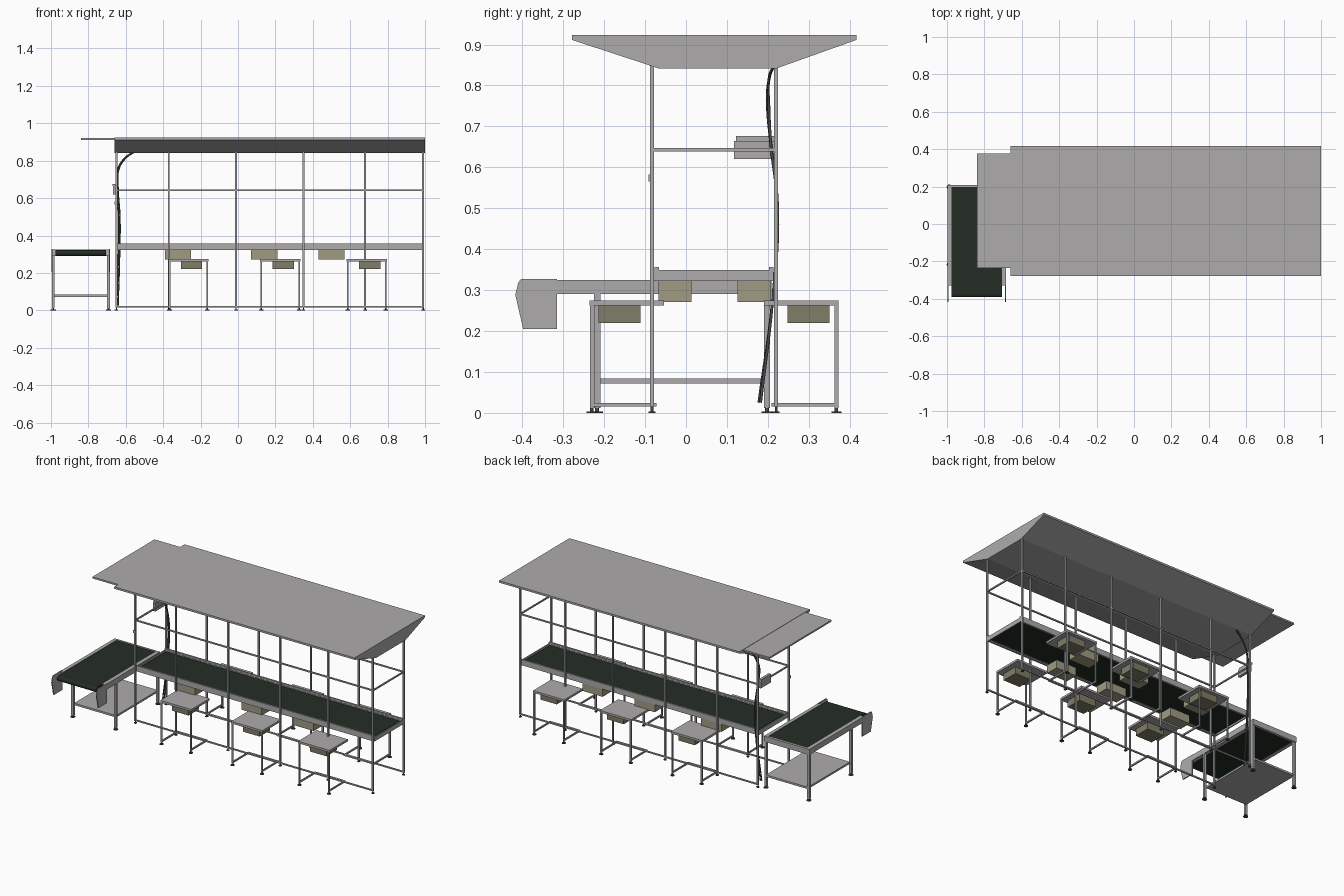
import bpy, bmesh, math
from mathutils import Matrix, Vector

if "Cube" in bpy.data.objects:
    bpy.data.objects.remove(bpy.data.objects["Cube"])


def material(name, rgb):
    m = bpy.data.materials.new(name)
    m.diffuse_color = (*rgb, 1)
    m.use_nodes = True
    m.node_tree.nodes["Principled BSDF"].inputs["Base Color"].default_value = m.diffuse_color
    return m


GREY = material("light_grey_metal", (0.42, 0.41, 0.41))
BELT = material("dark_green_belt", (0.017, 0.027, 0.018))
TAN = material("tan_bin", (0.35, 0.33, 0.225))
OLIVE = material("olive_drawer", (0.215, 0.205, 0.135))
DARK = material("dark_rubber", (0.07, 0.07, 0.07))
MID = (-0.083 + 0.22) / 2   # centre line of the long bench in y


def finish(name, bm, mat):
    bmesh.ops.recalc_face_normals(bm, faces=bm.faces)
    me = bpy.data.meshes.new(name)
    bm.to_mesh(me)
    bm.free()
    me.materials.append(mat)
    ob = bpy.data.objects.new(name, me)
    bpy.context.collection.objects.link(ob)
    return ob


def boxes(name, items, mat):
    """items: (x0, x1, y0, y1, z0, z1) ranges joined in one object"""
    bm = bmesh.new()
    for x0, x1, y0, y1, z0, z1 in items:
        mx = Matrix.Translation(((x0 + x1) / 2, (y0 + y1) / 2, (z0 + z1) / 2)) @ \
            Matrix.Diagonal((abs(x1 - x0), abs(y1 - y0), abs(z1 - z0), 1))
        bmesh.ops.create_cube(bm, size=1, matrix=mx)
    return finish(name, bm, mat)


def prism(name, profile, x0, x1, mat):
    """extrude a (y, z) profile along x"""
    bm = bmesh.new()
    f = bm.faces.new([bm.verts.new((x0, y, z)) for y, z in profile])
    r = bmesh.ops.extrude_face_region(bm, geom=[f])
    bmesh.ops.translate(bm, vec=(x1 - x0, 0, 0),
                        verts=[v for v in r["geom"] if isinstance(v, bmesh.types.BMVert)])
    return finish(name, bm, mat)


def feet(name, spots, radius):
    bm = bmesh.new()
    for x, y in spots:
        for r, z0, z1 in ((radius, 0, 0.004), (radius * 0.35, 0.004, 0.018)):
            bmesh.ops.create_cone(bm, cap_ends=True, segments=12, radius1=r, radius2=r,
                                  depth=z1 - z0,
                                  matrix=Matrix.Translation((x, y, (z0 + z1) / 2)))
    return finish(name, bm, DARK)


def post(x, y, z0, z1, w=0.010):
    return (x - w / 2, x + w / 2, y - w / 2, y + w / 2, z0, z1)


def tube(name, pts, radius):
    cu = bpy.data.curves.new(name, "CURVE")
    cu.dimensions = "3D"
    cu.bevel_depth = radius
    cu.bevel_resolution = 2
    cu.resolution_u = 6
    sp = cu.splines.new("BEZIER")
    sp.bezier_points.add(len(pts) - 1)
    for p, co in zip(sp.bezier_points, pts):
        p.co = co
        p.handle_left_type = p.handle_right_type = "AUTO"
    cu.materials.append(DARK)
    bpy.context.collection.objects.link(bpy.data.objects.new(name, cu))


# canopy: shallow trough with closed ends, plus a flat sheet past its left end
prism("canopy", [(-0.278, 0.923), (0.416, 0.923), (0.416, 0.911), (0.222, 0.842),
                 (-0.068, 0.842), (-0.278, 0.911)], -0.66, 1.0, GREY)
boxes("canopy_extension", [(-0.84, -0.66, -0.236, 0.376, 0.911, 0.921)], GREY)

# frame posts and rails
POSTS_X = (-0.65, -0.37, -0.01, 0.35, 0.68, 0.99)
SIDES = (-0.083, 0.22)
boxes("frame_posts", [post(x, y, 0.015, 0.85) for x in POSTS_X for y in SIDES], GREY)
feet("frame_feet", [(x, y) for x in POSTS_X for y in SIDES], 0.009)
rails = []
for y in SIDES:
    for z in (0.643, 0.019):
        rails.append((-0.65, 0.99, y - 0.004, y + 0.004, z - 0.004, z + 0.004))
for x in (-0.65, 0.99):
    rails.append((x - 0.004, x + 0.004, SIDES[0], SIDES[1], 0.639, 0.647))
boxes("frame_rails", rails, GREY)

# long conveyor
boxes("main_conveyor_walls", [
    (-0.65, 0.995, -0.077, -0.066, 0.322, 0.357),
    (-0.65, 0.995, 0.203, 0.214, 0.322, 0.357),
    (-0.65, -0.643, -0.07, 0.21, 0.322, 0.349),
    (0.988, 0.995, -0.07, 0.21, 0.322, 0.349)], GREY)
boxes("main_belt", [(-0.635, 0.98, -0.056, 0.193, 0.326, 0.345)], BELT)
boxes("belt_edge_strips", [(-0.643, 0.988, -0.066, -0.056, 0.328, 0.340),
                           (-0.643, 0.988, 0.193, 0.203, 0.328, 0.340)], GREY)
# small guide blocks along both belt edges
boxes("belt_edge_guides", [(x, x + 0.018, y, y + 0.009, 0.338, 0.349)
                           for x in [-0.63 + 0.036 * i for i in range(45)]
                           for y in (-0.064, 0.192)], GREY)

# bins under the conveyor, both sides
boxes("conveyor_bins", [(x - 0.07, x + 0.07, y0, y1, 0.271, 0.322)
                        for x in (-0.32, 0.14, 0.50)
                        for y0, y1 in ((-0.067, 0.014), (0.126, 0.208))], TAN)

# side tables, mirrored front to back
tops, legs, drawers, spots = [], [], [], []
for x0, x1 in ((-0.372, -0.158), (0.118, 0.334), (0.580, 0.796)):
    for s in (-1, 1):
        def Y(d):
            return MID + s * d
        tops.append((x0, x1, Y(0.122), Y(0.304), 0.262, 0.275))
        xc = (x0 + x1) / 2 + 0.016
        drawers.append((xc - 0.057, xc + 0.057, Y(0.180), Y(0.282), 0.220, 0.262))
        for x in (x0 + 0.006, x1 - 0.006):
            legs.append(post(x, Y(0.299), 0.012, 0.262, 0.009))
            legs.append((x - 0.004, x + 0.004, Y(0.14), Y(0.299), 0.015, 0.024))
            spots.append((x, Y(0.299)))
        legs.append((x0 + 0.006, x1 - 0.006, Y(0.140), Y(0.148), 0.015, 0.024))
boxes("table_tops", tops, GREY)
boxes("table_legs", legs, GREY)
boxes("table_drawers", drawers, OLIVE)
feet("table_feet", spots, 0.012)

# cross conveyor at the left end
boxes("side_conveyor_frame", [
    (-0.998, -0.976, -0.33, 0.207, 0.290, 0.325),
    (-0.706, -0.684, -0.33, 0.207, 0.290, 0.325),
    (-0.998, -0.684, 0.197, 0.209, 0.290, 0.325)], GREY)
for name, x0 in (("left_end_plate", -0.998), ("right_end_plate", -0.690)):
    prism(name, [(-0.315, 0.327), (-0.403, 0.327), (-0.410, 0.318), (-0.417, 0.288),
                 (-0.398, 0.205), (-0.315, 0.205)], x0, x0 + 0.006, GREY)
nose = [(-0.375 - 0.016 * math.sin(a), 0.306 + 0.016 * math.cos(a))
        for a in [math.pi * i / 8 for i in range(9)]]
prism("side_belt", nose + [(0.197, 0.290), (0.197, 0.322)], -0.976, -0.706, BELT)
corners = [(x, y) for x in (-0.988, -0.692) for y in (-0.217, 0.198)]
boxes("side_conveyor_legs", [post(x, y, 0.012, 0.292, 0.015) for x, y in corners], GREY)
feet("side_conveyor_feet", corners, 0.014)
boxes("side_conveyor_shelf", [(-0.985, -0.695, -0.21, 0.205, 0.072, 0.084)], GREY)

# control box on the rear left post, and a small switch on the front one
boxes("control_box", [(-0.668, -0.652, 0.117, 0.216, 0.620, 0.664),
                      (-0.672, -0.656, 0.122, 0.216, 0.664, 0.676)], GREY)
boxes("switch_box", [(-0.660, -0.645, -0.092, -0.087, 0.565, 0.582)], GREY)

# cables from the floor to the canopy
for i, d in enumerate((0, 0.007)):
    tube("cable_%d" % (i + 1), [
        (-0.648 + d, 0.178 + d * 0.6, 0.025), (-0.640 + d, 0.212, 0.28),
        (-0.638 + d, 0.224, 0.50), (-0.648 + d, 0.207, 0.66),
        (-0.645 + d, 0.199 + d * 0.5, 0.75), (-0.610 + d, 0.202, 0.81),
        (-0.560 + d, 0.215, 0.845), (-0.520, 0.238, 0.857)], 0.0035)
